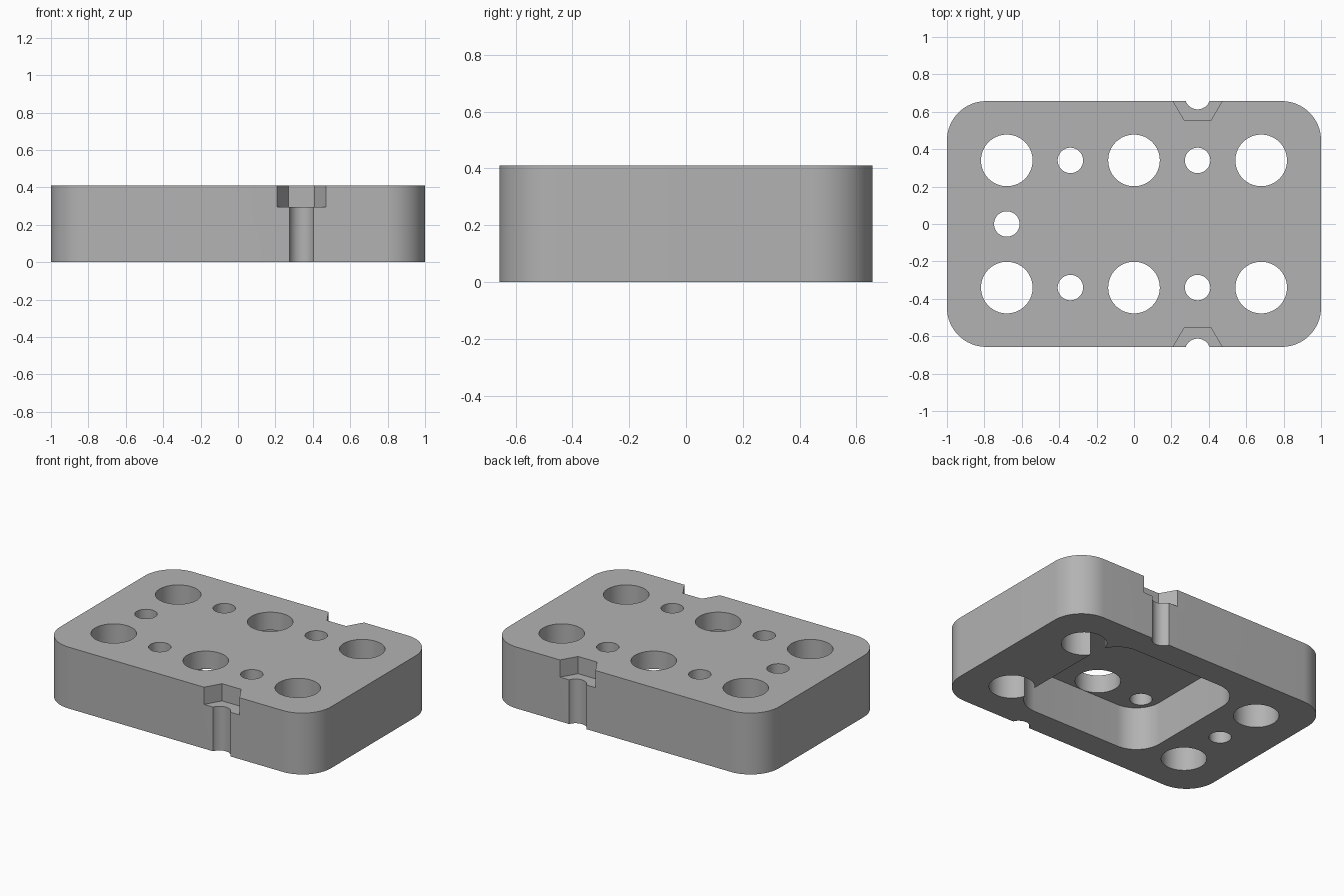
import bpy
import bmesh
from math import cos, sin, pi, radians

cube = bpy.data.objects.get("Cube")
if cube:
    bpy.data.objects.remove(cube, do_unlink=True)

HALF_X, HALF_Y, HEIGHT = 1.0, 0.657, 0.41
PITCH = 0.34                      # spacing of the hole grid
BIG, SMALL = 0.138, 0.068         # hole radii
LEDGE = 0.295                     # floor of the side notches
CEILING = 0.29                    # roof of the underside pocket

grey = bpy.data.materials.new("plain_grey")
grey.use_nodes = True
colour = (0.45, 0.45, 0.45, 1)
grey.diffuse_color = colour
grey.node_tree.nodes["Principled BSDF"].inputs["Base Color"].default_value = colour


def prism(name, outline, bottom, top):
    """Extrude a flat outline between two heights."""
    bm = bmesh.new()
    face = bm.faces.new([bm.verts.new((x, y, bottom)) for x, y in outline])
    ext = bmesh.ops.extrude_face_region(bm, geom=[face])
    verts = [v for v in ext["geom"] if isinstance(v, bmesh.types.BMVert)]
    bmesh.ops.translate(bm, verts=verts, vec=(0, 0, top - bottom))
    bmesh.ops.recalc_face_normals(bm, faces=bm.faces)
    mesh = bpy.data.meshes.new(name)
    bm.to_mesh(mesh)
    bm.free()
    mesh.materials.append(grey)
    obj = bpy.data.objects.new(name, mesh)
    bpy.context.collection.objects.link(obj)
    return obj


def rounded_rect(x0, x1, y0, y1, r, steps=16):
    corners = [(x1 - r, y1 - r), (x0 + r, y1 - r), (x0 + r, y0 + r), (x1 - r, y0 + r)]
    return [(cx + r * cos(pi / 2 * (q + i / steps)), cy + r * sin(pi / 2 * (q + i / steps)))
            for q, (cx, cy) in enumerate(corners) for i in range(steps + 1)]


def circle(cx, cy, r, sides=64):
    return [(cx + r * cos(2 * pi * i / sides), cy + r * sin(2 * pi * i / sides))
            for i in range(sides)]


def cut(target, cutter):
    """Subtract the cutter from the target, then discard it."""
    mod = target.modifiers.new("cut", "BOOLEAN")
    mod.operation = "DIFFERENCE"
    mod.solver = "EXACT"
    mod.object = cutter
    bpy.context.view_layer.objects.active = target
    bpy.ops.object.modifier_apply(modifier=mod.name)
    bpy.data.objects.remove(cutter, do_unlink=True)


# Rounded block
block = prism("drilled_block", rounded_rect(-HALF_X, HALF_X, -HALF_Y, HALF_Y, 0.21), 0, HEIGHT)

# Underside pocket, which breaks into the two large holes on the left
cut(block, prism("pocket_cutter", rounded_rect(-0.45, 0.565, -0.48, 0.48, 0.18), -0.1, CEILING))

# Two rows of alternating large and small holes, plus one small centre hole
holes = [(col * PITCH, side * PITCH, SMALL if col % 2 else BIG)
         for side in (-1, 1) for col in range(-2, 3)]
holes.append((-2 * PITCH, 0, SMALL))
for x, y, r in holes:
    cut(block, prism("hole_cutter", circle(x, y, r), -0.1, HEIGHT + 0.1))

# Flared notch over a half-round groove on the front and back
for side in (-1, 1):
    flare = [(PITCH + dx, side * y) for dx, y in
             ((-0.07, 0.553), (0.07, 0.553), (0.19, 0.757), (-0.19, 0.757))]
    cut(block, prism("notch_cutter", flare, LEDGE, HEIGHT + 0.1))
    cut(block, prism("groove_cutter", circle(PITCH, side * 0.681, SMALL), -0.1, HEIGHT + 0.1))

# Smooth the curved walls, keep the edges sharp
bpy.ops.object.select_all(action="DESELECT")
block.select_set(True)
bpy.context.view_layer.objects.active = block
bpy.ops.object.shade_smooth_by_angle(angle=radians(30))
